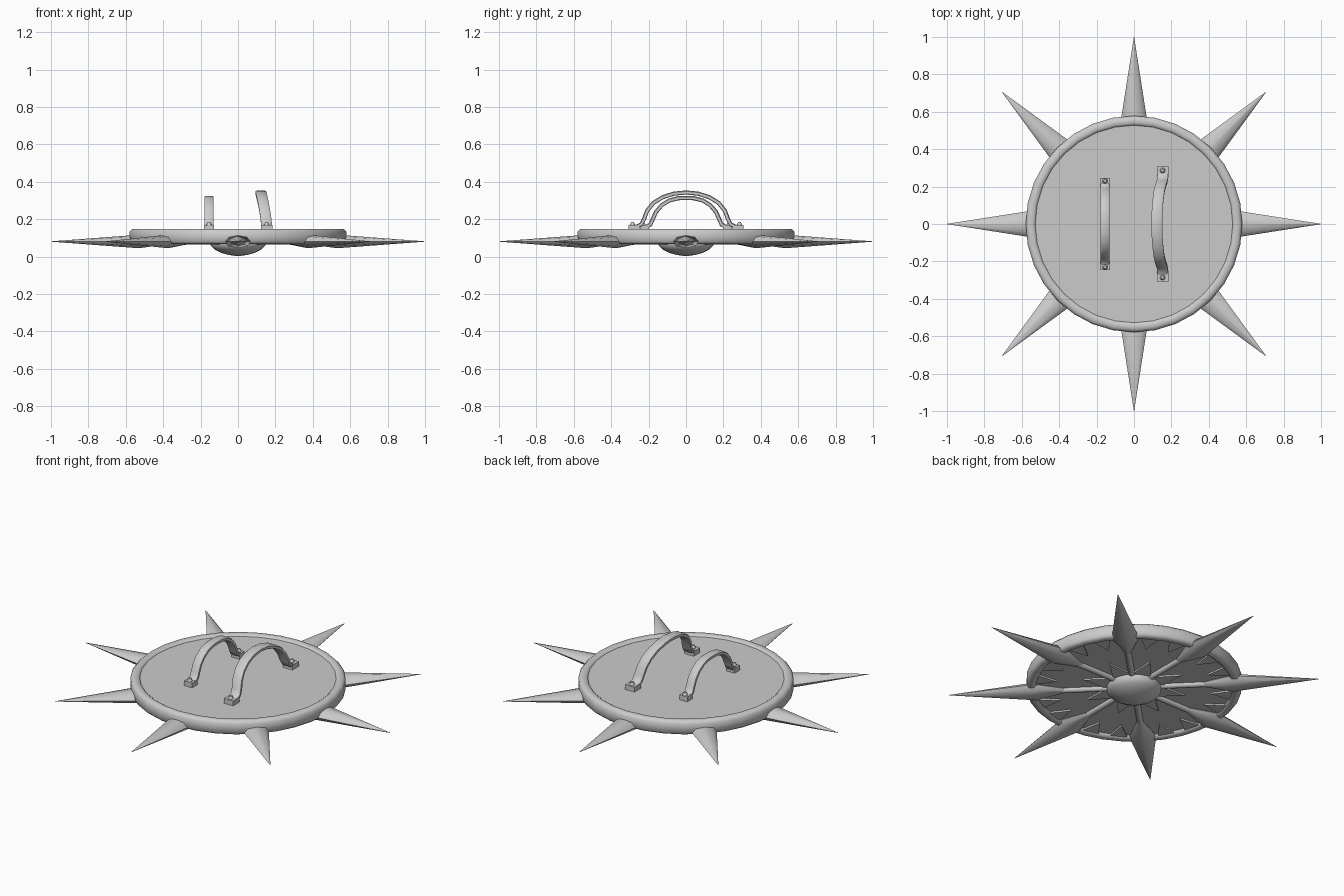
import bpy, bmesh, math
from math import cos, sin, pi, radians
from mathutils import Matrix, Vector

if "Cube" in bpy.data.objects:
    bpy.data.objects.remove(bpy.data.objects["Cube"])

steel = bpy.data.materials.new("grey steel")
steel.use_nodes = True
steel.diffuse_color = (0.6, 0.6, 0.6, 1)
steel.node_tree.nodes["Principled BSDF"].inputs["Base Color"].default_value = (0.6, 0.6, 0.6, 1)


def finish(name, bm, smooth=None):
    bmesh.ops.recalc_face_normals(bm, faces=bm.faces)
    mesh = bpy.data.meshes.new(name)
    bm.to_mesh(mesh)
    bm.free()
    obj = bpy.data.objects.new(name, mesh)
    bpy.context.collection.objects.link(obj)
    mesh.materials.append(steel)
    if smooth:
        bpy.ops.object.select_all(action='DESELECT')
        obj.select_set(True)
        bpy.context.view_layer.objects.active = obj
        bpy.ops.object.shade_smooth_by_angle(angle=radians(smooth))
    return obj


def loft(bm, rings, closed=False):
    """Skin a list of vertex rings; cap both ends unless closed."""
    rows = [[bm.verts.new(p) for p in ring] for ring in rings]
    pairs = list(zip(rows, rows[1:])) + ([(rows[-1], rows[0])] if closed else [])
    for a, b in pairs:
        for i in range(len(a)):
            j = (i + 1) % len(a)
            bm.faces.new((a[i], a[j], b[j], b[i]))
    if not closed:
        bm.faces.new(rows[0])
        bm.faces.new(rows[-1])


def circle(r, z, n=32):
    return [(r * cos(2 * pi * i / n), r * sin(2 * pi * i / n), z) for i in range(n)]


# Round board
bm = bmesh.new()
loft(bm, [circle(0.54, 0.085), circle(0.54, 0.14)])
finish("board", bm)

# Rounded rim
bm = bmesh.new()
profile = [(0.525, 0.08), (0.54, 0.068), (0.565, 0.068), (0.579, 0.08),
           (0.579, 0.135), (0.565, 0.149), (0.54, 0.149), (0.525, 0.138)]
loft(bm, [circle(r, z) for r, z in profile], closed=True)
finish("rim", bm, 60)

# Central boss on the underside
bm = bmesh.new()
dome = [(0.147, 0.09), (0.147, 0.06), (0.125, 0.038), (0.09, 0.02), (0.05, 0.009), (0.012, 0.004)]
loft(bm, [circle(r, z, 24) for r, z in dome])
finish("boss", bm, 50)

# Spikes and the ribs that join them to the boss
spike, rib = bmesh.new(), bmesh.new()
for k in range(8):
    turn = Matrix.Rotation(k * pi / 4, 3, 'Z')

    def section(r, w, h, n):
        return [turn @ Vector((r, w * cos(2 * pi * i / n), 0.081 + h * sin(2 * pi * i / n)))
                for i in range(n)]
    loft(spike, [section(r, w, h, 8) for r, w, h in
                 ((0.37, 0.016, 0.014), (0.53, 0.074, 0.036), (0.998, 0.001, 0.001))])
    loft(rib, [section(r, 0.018, 0.017, 8) for r in (0.08, 0.42)])
finish("spikes", spike, 60)
finish("ribs", rib, 60)


# Flat pointed plates on the underside
def teeth(name, angles, base, tip, half):
    bm = bmesh.new()
    for a in angles:
        turn = Matrix.Rotation(radians(a), 3, 'Z')
        loft(bm, [[turn @ Vector((x, y, z)) for x, y in ((base, half), (tip, 0), (base, -half))]
                  for z in (0.076, 0.09)])
    finish(name, bm)


teeth("boss_teeth", [45 * k + 22.5 for k in range(8)], 0.12, 0.285, 0.06)
teeth("rim_teeth", [45 * k + s for k in range(8) for s in (-14, 14)], 0.535, 0.42, 0.05)


# Arched handles with bolted feet
def handle(name, x, half_width, foot_y, foot_half, path, lean):
    bm = bmesh.new()
    points = [(-y, z) for y, z in path] + [(y, z) for y, z in reversed(path[:-1])]
    low, high = path[0][1], path[-1][1]
    rings = []
    for i, (y, z) in enumerate(points):
        a, b = points[max(i - 1, 0)], points[min(i + 1, len(points) - 1)]
        t = Vector((b[0] - a[0], b[1] - a[1])).normalized()
        shift = x - lean * ((z - low) / (high - low)) ** 1.5
        rings.append([(shift + u * half_width, y - v * t.y, z + v * t.x)
                      for u, v in ((-1, -0.008), (-0.8, -0.011), (0.8, -0.011), (1, -0.008),
                                   (1, 0.006), (0.7, 0.011), (-0.7, 0.011), (-1, 0.006))])
    loft(bm, rings)
    finish(name, bm, 50)
    feet = bmesh.new()
    for s in (-1, 1):
        place = Matrix.Translation((x, s * foot_y, 0.153))
        bmesh.ops.create_cube(feet, size=1, matrix=place @ Matrix.Diagonal(
            (half_width * 2.1, foot_half * 2, 0.032, 1)))
        bmesh.ops.create_cone(feet, cap_ends=True, segments=10, radius1=0.015, radius2=0.008,
                              depth=0.016, matrix=place @ Matrix.Translation((0, s * 0.008, 0.023)))
    finish(name + "_feet", feet, 40)


handle("grip_handle", -0.155, 0.025, 0.222, 0.025,
       [(0.215, 0.158), (0.19, 0.172), (0.178, 0.2), (0.16, 0.24), (0.13, 0.275),
        (0.09, 0.3), (0.045, 0.312), (0, 0.314)], 0)
handle("arm_handle", 0.153, 0.029, 0.278, 0.03,
       [(0.27, 0.158), (0.24, 0.172), (0.225, 0.2), (0.208, 0.245), (0.175, 0.287),
        (0.125, 0.318), (0.065, 0.337), (0, 0.343)], 0.031)
